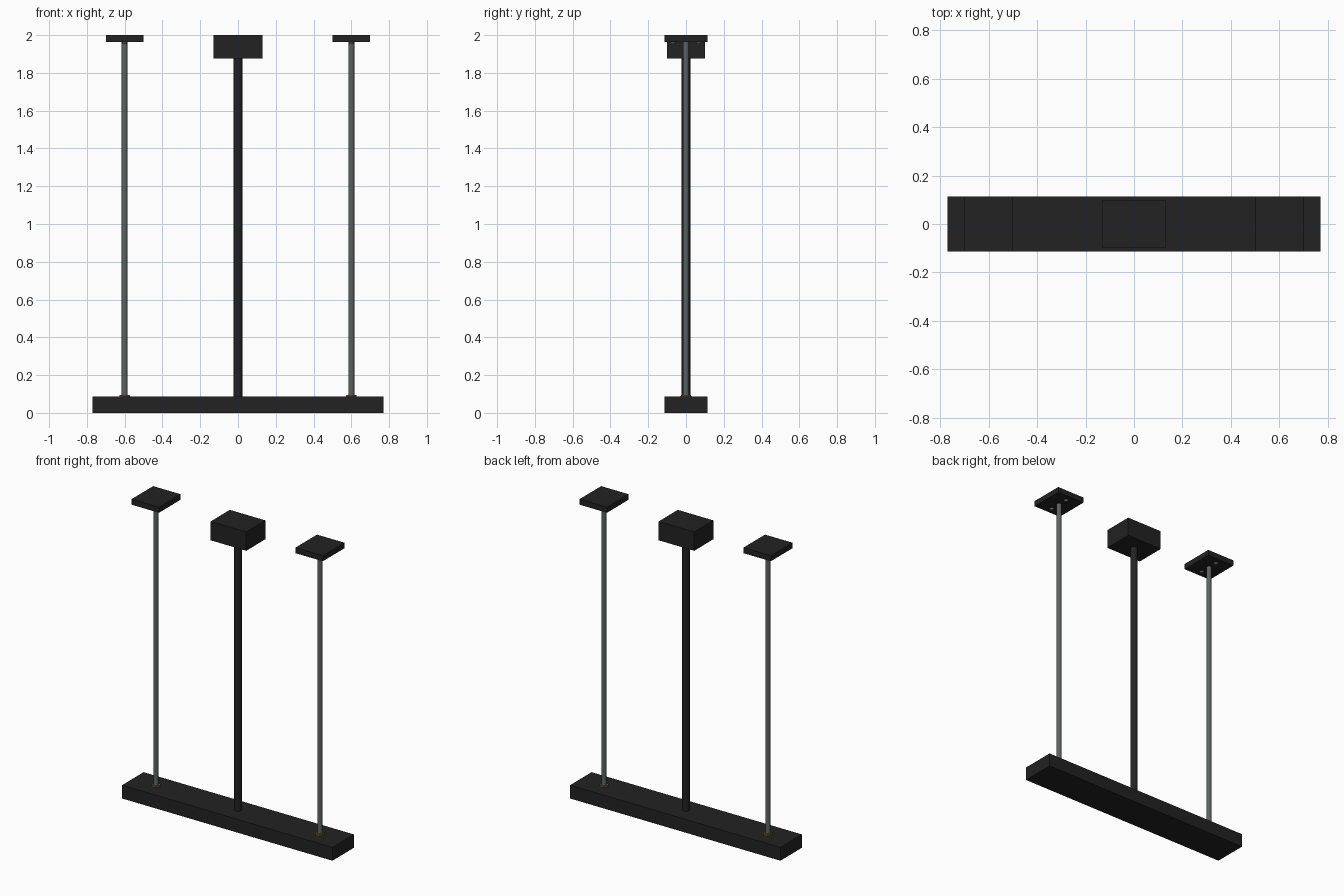
import bpy, bmesh
from mathutils import Matrix

if "Cube" in bpy.data.objects:
    bpy.data.objects.remove(bpy.data.objects["Cube"])


def material(name, rgb):
    m = bpy.data.materials.new(name)
    m.diffuse_color = (*rgb, 1)
    m.use_nodes = True
    m.node_tree.nodes["Principled BSDF"].inputs["Base Color"].default_value = m.diffuse_color
    return m


BLACK = material("matte black", (0.016, 0.016, 0.016))
STEEL = material("grey steel", (0.11, 0.125, 0.12))
BRASS = material("dark brass", (0.15, 0.085, 0.03))


def finish(bm, name, mat, smooth=False):
    me = bpy.data.meshes.new(name)
    bm.to_mesh(me)
    bm.free()
    me.materials.append(mat)
    ob = bpy.data.objects.new(name, me)
    bpy.context.collection.objects.link(ob)
    if smooth:
        # round sides smooth, caps flat
        for p in me.polygons:
            p.use_smooth = abs(p.normal.z) < 0.5
        for e in me.edges:
            a, b = (me.vertices[i].co.z for i in e.vertices)
            e.use_edge_sharp = abs(a - b) < 1e-6
    return ob


def box(name, x, half_x, half_y, z0, z1, mat):
    bm = bmesh.new()
    bmesh.ops.create_cube(bm, size=1)
    bmesh.ops.scale(bm, vec=(2 * half_x, 2 * half_y, z1 - z0), verts=bm.verts)
    bmesh.ops.translate(bm, vec=(x, 0, (z0 + z1) / 2), verts=bm.verts)
    return finish(bm, name, mat)


def rod(name, x, y, r, z0, z1, mat, r_top=None, sides=24):
    bm = bmesh.new()
    bmesh.ops.create_cone(bm, cap_ends=True, segments=sides, radius1=r,
                          radius2=r if r_top is None else r_top, depth=z1 - z0,
                          matrix=Matrix.Translation((x, y, (z0 + z1) / 2)))
    return finish(bm, name, mat, True)


# Lamp bar, and central feed with its ceiling box
box("lamp_bar", 0, 0.77, 0.1125, 0, 0.088, BLACK)
box("ceiling_box", 0, 0.13, 0.10, 1.875, 2.0, BLACK)
rod("central_pole", 0, 0, 0.023, 0.08, 1.88, BLACK)

# Suspension rods with collars, ceiling plates and screws
for side, x in (("left", -0.6), ("right", 0.6)):
    box(side + "_ceiling_plate", x, 0.10, 0.1125, 1.963, 2.0, BLACK)
    rod(side + "_rod", x, 0, 0.0155, 0.08, 1.97, STEEL)
    rod(side + "_collar", x, 0, 0.029, 0.084, 0.095, BRASS, r_top=0.026)
    for end, y in (("front", -0.068), ("back", 0.068)):
        rod(f"{side}_{end}_screw", x, y, 0.011, 1.953, 1.966, STEEL, r_top=0.016, sides=16)
